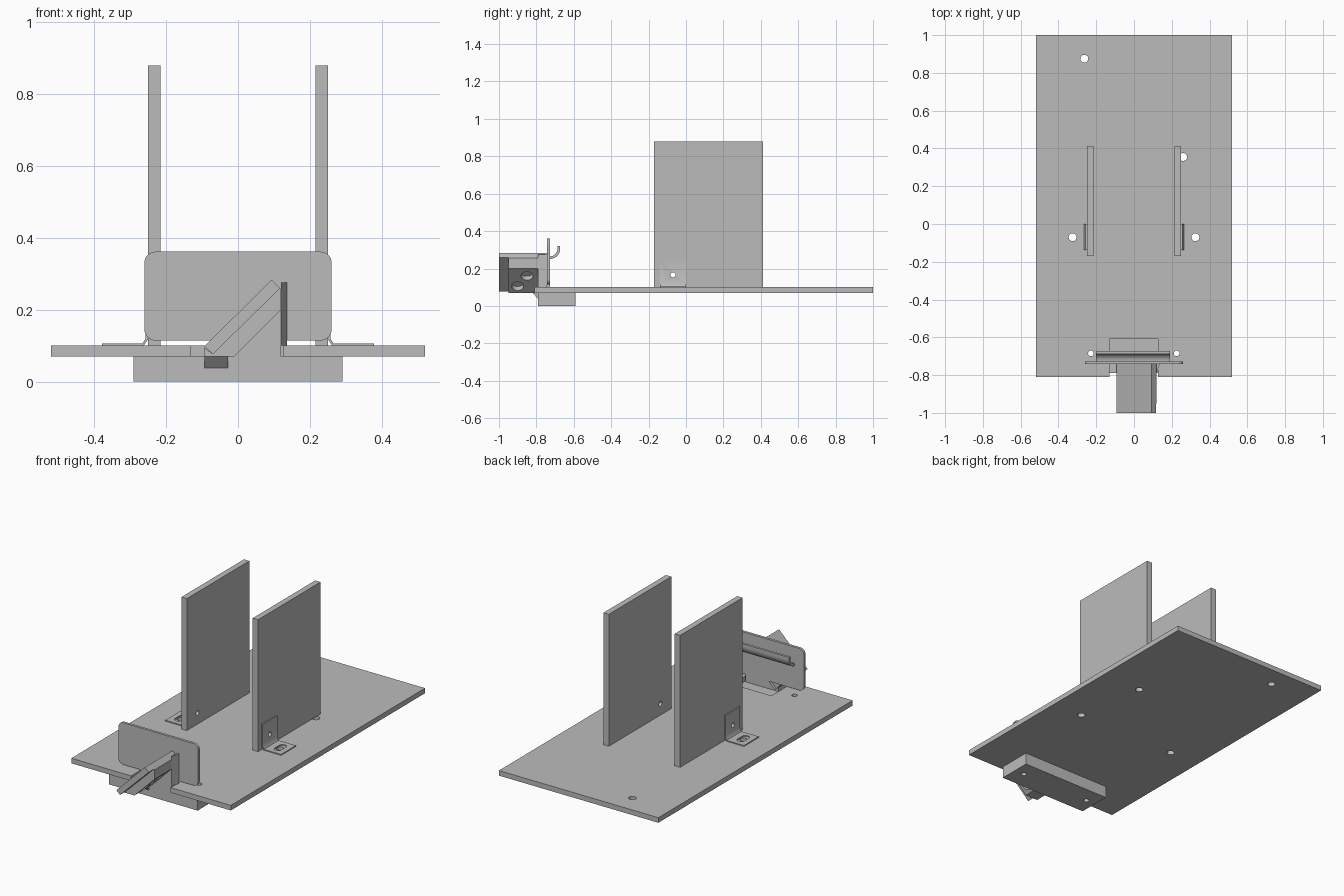
import bpy, bmesh, math
from mathutils import Vector

cube = bpy.data.objects.get("Cube")
if cube:
    bpy.data.objects.remove(cube)

grey = bpy.data.materials.new("plain grey")
grey.use_nodes = True
COLOUR = (0.5, 0.5, 0.5, 1)
grey.diffuse_color = COLOUR
grey.node_tree.nodes["Principled BSDF"].inputs["Base Color"].default_value = COLOUR

PLACE = {"x": lambda p, d: (d, p[0], p[1]),
         "y": lambda p, d: (p[0], d, p[1]),
         "z": lambda p, d: (p[0], p[1], d)}


def finish(name, bm):
    bmesh.ops.recalc_face_normals(bm, faces=bm.faces)
    mesh = bpy.data.meshes.new(name)
    bm.to_mesh(mesh)
    bm.free()
    mesh.materials.append(grey)
    obj = bpy.data.objects.new(name, mesh)
    bpy.context.collection.objects.link(obj)
    return obj


def prism(name, outline, axis, start, end):
    """Extrude a flat outline along one axis."""
    bm = bmesh.new()
    face = bm.faces.new([bm.verts.new(PLACE[axis](p, start)) for p in outline])
    new = bmesh.ops.extrude_face_region(bm, geom=[face])["geom"]
    step = Vector(PLACE[axis]((0, 0), end - start))
    bmesh.ops.translate(bm, vec=step, verts=[g for g in new if isinstance(g, bmesh.types.BMVert)])
    return finish(name, bm)


def rect(a0, a1, b0, b1):
    return [(a0, b0), (a1, b0), (a1, b1), (a0, b1)]


def rounded(a0, a1, b0, b1, r, steps=6):
    """Rectangle outline with rounded corners."""
    corners = [(a1 - r, b1 - r), (a0 + r, b1 - r), (a0 + r, b0 + r), (a1 - r, b0 + r)]
    pts = []
    for i, (a, b) in enumerate(corners):
        for k in range(steps + 1):
            t = math.pi / 2 * (i + k / steps)
            pts.append((a + r * math.cos(t), b + r * math.sin(t)))
    return pts


def cut(obj, centre, direction, radius, depth=0.1):
    """Drill a round hole through a part."""
    bm = bmesh.new()
    bmesh.ops.create_cone(bm, cap_ends=True, segments=24, radius1=radius, radius2=radius, depth=depth)
    turn = Vector(direction).to_track_quat("Z", "Y")
    bmesh.ops.rotate(bm, cent=(0, 0, 0), matrix=turn.to_matrix(), verts=bm.verts)
    bmesh.ops.translate(bm, vec=centre, verts=bm.verts)
    subtract(obj, finish("cutter", bm))


def subtract(obj, cutter):
    cutter.hide_render = True
    mod = obj.modifiers.new("hole", "BOOLEAN")
    mod.operation = "DIFFERENCE"
    mod.solver = "EXACT"
    mod.object = cutter
    bpy.context.view_layer.update()
    result = bpy.data.meshes.new_from_object(obj.evaluated_get(bpy.context.evaluated_depsgraph_get()))
    obj.modifiers.clear()
    obj.data = result
    bpy.data.objects.remove(cutter)


UP, SIDE = (0, 0, 1), (1, 0, 0)
parts = []

# Base board with a front notch and mounting holes
base = prism("base_board", [(-0.52, -0.81), (-0.13, -0.81), (-0.13, -0.61), (0.127, -0.61),
                            (0.127, -0.81), (0.52, -0.81), (0.52, 1), (-0.52, 1)], "z", 0.07, 0.10)
block = prism("front_block", rect(-0.29, 0.29, -0.79, -0.59), "z", 0, 0.07)
for x, y in [(-0.263, 0.875), (0.26, 0.355), (-0.325, -0.07), (0.325, -0.07)]:
    cut(base, (x, y, 0.085), UP, 0.021)
for x in (-0.228, 0.226):
    for part in (base, block):
        cut(part, (x, -0.685, 0.05), UP, 0.015, 0.2)
parts += [base, block]

# Upright side panels and their angle brackets
for side, s in (("left", 1), ("right", -1)):
    panel = prism(side + "_panel", rect(s * 0.215, s * 0.25, -0.17, 0.412), "z", 0.10, 0.878)
    bend = [(0.25, 0.25), (0.25, 0.118), (0.262, 0.10), (0.378, 0.10),
            (0.378, 0.106), (0.265, 0.106), (0.257, 0.12), (0.257, 0.25)]
    bracket = prism(side + "_bracket", [(s * x, z) for x, z in bend], "y", -0.138, 0)
    for part in (panel, bracket):
        cut(part, (s * 0.235, -0.07, 0.166), SIDE, 0.014)
    slot = prism("slot", rounded(s * 0.325 - 0.022, s * 0.325 + 0.022, -0.112, -0.028, 0.021),
                 "z", 0.09, 0.12)
    subtract(bracket, slot)
    parts += [panel, bracket]

# Rounded face plate with a curled lip behind it
parts.append(prism("face_plate", rounded(-0.26, 0.26, 0.114, 0.361, 0.03), "y", -0.742, -0.727))
angles = [-math.pi / 2 + math.pi / 2 * i / 8 for i in range(9)]


def arc(r):
    return [(-0.727 + r * math.cos(t), 0.305 + r * math.sin(t)) for t in angles]


lip = arc(0.054) + [(-0.673, 0.32), (-0.687, 0.32)] + arc(0.040)[::-1]
parts.append(prism("curled_lip", lip, "x", -0.2, 0.19))

# Sloping chute plate with a thicker backing drilled from below
parts.append(prism("chute_plate", [(-0.093, 0.098), (0.093, 0.283), (0.117, 0.259), (-0.07, 0.076)],
                   "y", -1, -0.742))
backing = prism("chute_backing", [(-0.093, 0.07), (-0.01, 0.07), (0.12, 0.20), (0.12, 0.256),
                                  (0.117, 0.259), (-0.07, 0.076), (-0.093, 0.095)], "y", -0.95, -0.742)
for x, z in [(0.025, 0.105), (0.08, 0.16)]:
    cut(backing, (x, -0.9 if z < 0.13 else -0.85, z), (1, 0, -1), 0.032, 0.06)
parts.append(backing)

# Web that joins the chute to the block, with its lower wedge and side gusset
parts.append(prism("chute_web", [(-0.093, 0.07), (0.12, 0.07), (0.12, 0.256), (0.117, 0.259),
                                 (-0.07, 0.076), (-0.093, 0.095)], "y", -0.79, -0.727))
parts.append(prism("lower_wedge", [(-0.82, 0.07), (-0.79, 0.037), (-0.79, 0.07)], "x", -0.093, -0.028))
parts.append(prism("side_gusset", [(0.12, -0.79), (0.136, -0.742), (0.12, -0.742)], "z", 0.10, 0.275))

# Smooth the round surfaces and keep sharp edges
bpy.ops.object.select_all(action="DESELECT")
for part in parts:
    part.select_set(True)
bpy.context.view_layer.objects.active = parts[0]
bpy.ops.object.shade_smooth_by_angle(angle=math.radians(30))
